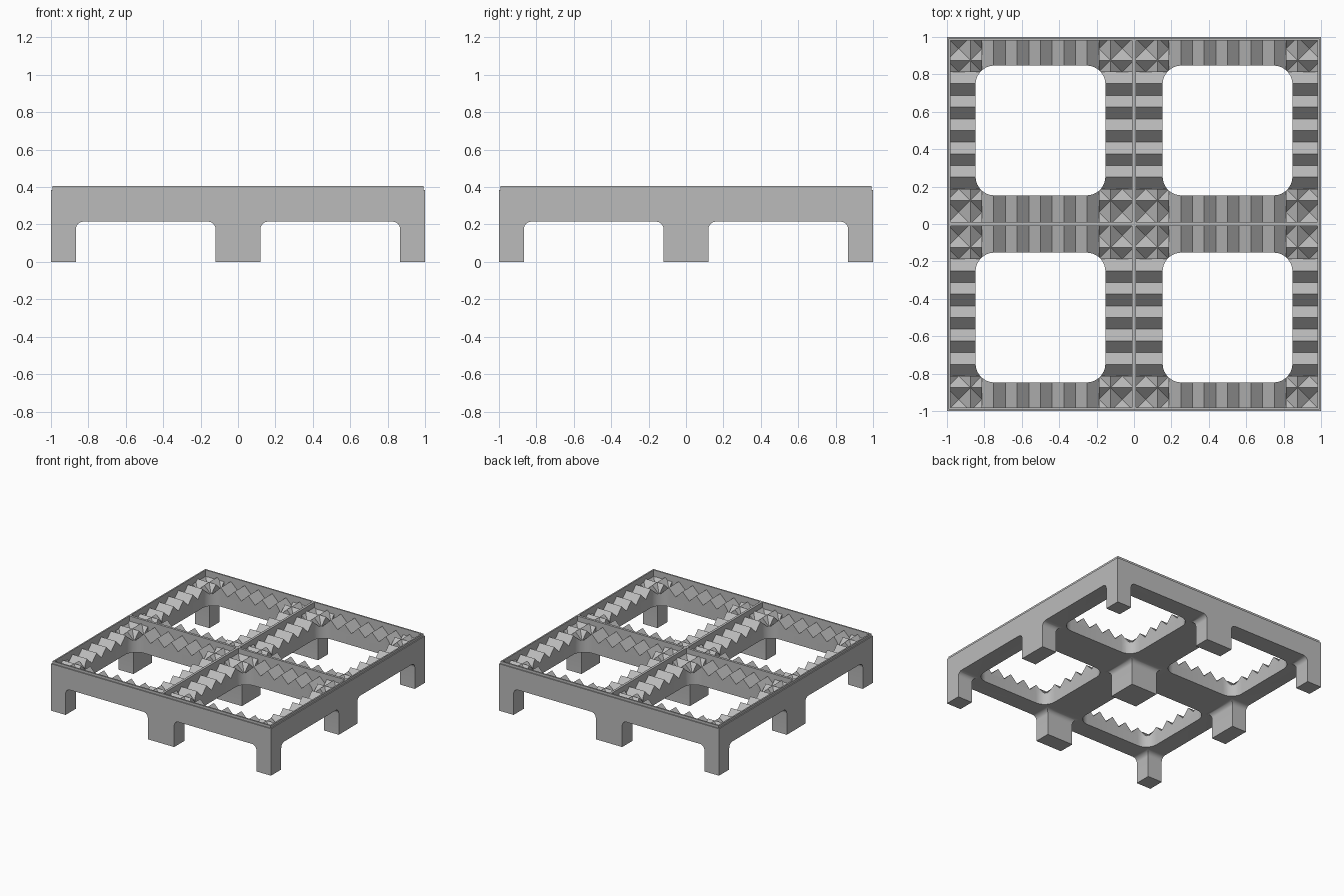
import bpy, bmesh, math
from mathutils import Vector

if "Cube" in bpy.data.objects:
    bpy.data.objects.remove(bpy.data.objects["Cube"], do_unlink=True)

FLOOR, VALLEY, PEAK, SHOULDER, TOP = 0.215, 0.31, 0.372, 0.385, 0.405
PITCH, WALL, RIB = 0.125, 0.02, 0.01
CELLS = [(x, y) for x in (-0.5, 0.5) for y in (-0.5, 0.5)]

grey = bpy.data.materials.new("light grey plastic")
grey.use_nodes = True
colour = (0.5, 0.5, 0.5, 1)
grey.diffuse_color = colour
grey.node_tree.nodes["Principled BSDF"].inputs["Base Color"].default_value = colour


def prism(bm, outline, offset):
    """Extrude a closed 3D outline along an offset."""
    offset = Vector(offset)
    a = [bm.verts.new(p) for p in outline]
    b = [bm.verts.new(Vector(p) + offset) for p in outline]
    new = [bm.faces.new(a), bm.faces.new(b[::-1])]
    for i in range(len(a)):
        j = (i + 1) % len(a)
        new.append(bm.faces.new((a[i], b[i], b[j], a[j])))
    bmesh.ops.recalc_face_normals(bm, faces=new)


def box(bm, x0, x1, y0, y1, z0, z1):
    prism(bm, [(x0, y0, z0), (x1, y0, z0), (x1, y1, z0), (x0, y1, z0)], (0, 0, z1 - z0))


def arc(cx, cy, r, start, steps=8):
    turns = [start + math.pi / 2 * i / steps for i in range(steps + 1)]
    return [(cx + r * math.cos(t), cy + r * math.sin(t)) for t in turns]


def make(name, bm):
    mesh = bpy.data.meshes.new(name)
    bm.to_mesh(mesh)
    bm.free()
    mesh.materials.append(grey)
    ob = bpy.data.objects.new(name, mesh)
    bpy.context.collection.objects.link(ob)
    return ob


def cut(ob, cutter):
    cutter.hide_render = True
    mod = ob.modifiers.new("cut", "BOOLEAN")
    mod.operation, mod.solver, mod.object = "DIFFERENCE", "EXACT", cutter
    bpy.context.view_layer.objects.active = ob
    bpy.ops.object.modifier_apply(modifier=mod.name)


# Rounded window openings
bm = bmesh.new()
half, r = 0.347, 0.1
for cx, cy in CELLS:
    pts = []
    for k, (sx, sy) in enumerate([(1, 1), (-1, 1), (-1, -1), (1, -1)]):
        pts += arc(cx + sx * (half - r), cy + sy * (half - r), r, k * math.pi / 2)
    prism(bm, [(x, y, -0.1) for x, y in pts], (0, 0, 1))
windows = make("window_cutter", bm)

# Shallow pockets that leave the rim and cross ribs standing
bm = bmesh.new()
for cx, cy in CELLS:
    xs, ys = (sorted((math.copysign(RIB, c), math.copysign(1 - WALL, c))) for c in (cx, cy))
    box(bm, *xs, *ys, VALLEY - 0.005, 1)
pockets = make("pocket_cutter", bm)


# Arched tunnels under the deck, leaving the legs
def tunnels(axis):
    bm = bmesh.new()
    r = 0.04
    for s in (-1, 1):
        a, b = sorted((s * 0.12, s * 0.867))
        pts = [(a, -0.1), (b, -0.1)]
        pts += arc(b - r, FLOOR - r, r, 0) + arc(a + r, FLOOR - r, r, math.pi / 2)
        if axis == "y":
            prism(bm, [(u, -1.2, z) for u, z in pts], (0, 2.4, 0))
        else:
            prism(bm, [(-1.2, u, z) for u, z in pts], (2.4, 0, 0))
    return make("tunnel_cutter_" + axis, bm)


# Deck with legs
bm = bmesh.new()
box(bm, -1, 1, -1, 1, 0, SHOULDER)
deck = make("deck_and_legs", bm)
helpers = [tunnels("x"), tunnels("y"), pockets]
for cutter in helpers:
    cut(deck, cutter)
cut(deck, windows)


# Zigzag teeth along each side of each cell
def teeth(name, cx, cy, along_x, side):
    bm = bmesh.new()
    c, d = (cx, cy) if along_x else (cy, cx)
    start, end = c - 0.5 + 0.005, c + 0.5 - 0.005
    rise = (PEAK - VALLEY) / (PITCH / 2)
    pts = [(start, VALLEY - 0.03), (start, PEAK - 0.005 * rise)]
    for i in range(1, 16):
        pts.append((c - 0.5 + i * PITCH / 2, VALLEY if i % 2 else PEAK))
    pts += [(end, PEAK - 0.005 * rise), (end, VALLEY - 0.03)]
    near, far = d + side * 0.3125, d + side * 0.495
    if along_x:
        prism(bm, [(u, near, z) for u, z in pts], (0, far - near, 0))
    else:
        prism(bm, [(near, u, z) for u, z in pts], (far - near, 0, 0))
    cut(make(name, bm), windows)


for n, (cx, cy) in enumerate(CELLS, 1):
    for side, label in ((-1, "low"), (1, "high")):
        teeth(f"teeth_x_{label}_{n}", cx, cy, True, side)
        teeth(f"teeth_y_{label}_{n}", cx, cy, False, side)

# Raised lip around the rim, set in from the outer face
bm = bmesh.new()
out, inn = 0.992, 1 - WALL
for s in (-1, 1):
    a, b = sorted((s * out, s * inn))
    box(bm, a, b, -out, out, SHOULDER - 0.01, TOP)
    box(bm, -inn, inn, a, b, SHOULDER - 0.01, TOP)
make("rim_lip", bm)

# Cross ribs between the cells
bm = bmesh.new()
box(bm, -RIB, RIB, -inn, inn, VALLEY - 0.01, TOP)
box(bm, -inn, inn, -RIB, RIB, VALLEY - 0.01, TOP)
make("cross_ribs", bm)

for ob in helpers + [windows]:
    bpy.data.objects.remove(ob, do_unlink=True)

# Smooth the rounded fillets, keep the edges sharp
for ob in bpy.context.scene.objects:
    ob.select_set(ob.type == "MESH")
bpy.context.view_layer.objects.active = deck
bpy.ops.object.shade_smooth_by_angle(angle=math.radians(25))
